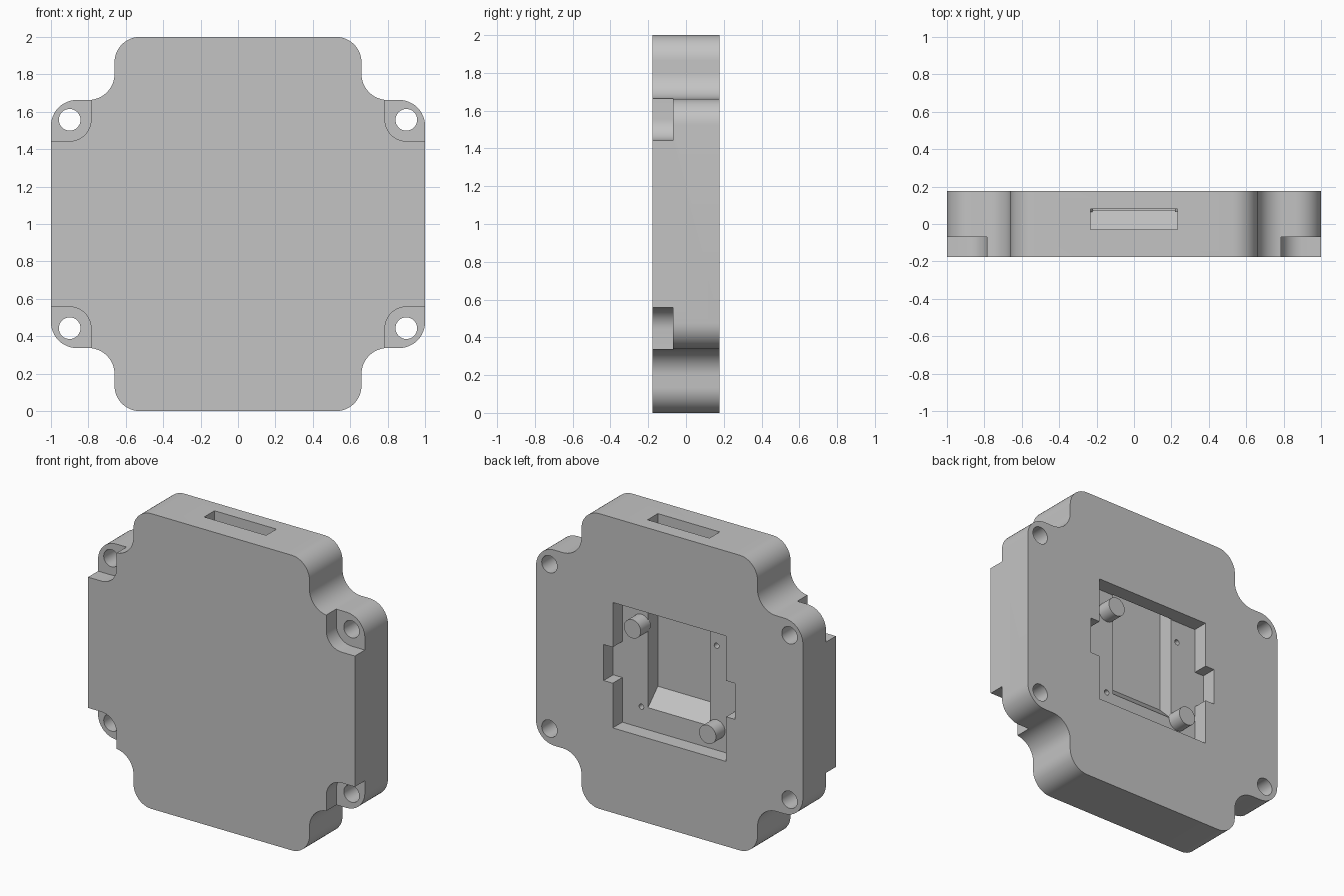
import bpy
import bmesh
from math import sin, cos, pi, radians

cube = bpy.data.objects.get("Cube")
if cube:
    bpy.data.objects.remove(cube, do_unlink=True)

HALF = 0.177      # half of the housing thickness
FLOOR = 0.075     # floor of the square rear recess
SIDES = [(1, 1), (-1, 1), (-1, -1), (1, -1)]

grey = bpy.data.materials.new("light grey plastic")
grey.use_nodes = True
grey.diffuse_color = (0.55, 0.55, 0.55, 1)
grey.node_tree.nodes["Principled BSDF"].inputs["Base Color"].default_value = (0.55, 0.55, 0.55, 1)


def arc(cx, cz, r, start, end, steps=12):
    """Points on an arc, angles in degrees."""
    angles = [radians(start + (end - start) * i / steps) for i in range(steps + 1)]
    return [(cx + r * cos(a), cz + r * sin(a)) for a in angles]


def prism(name, points, lo, hi, axis="y"):
    """Extrude a closed profile along y (x, z points) or x (y, z points)."""
    bm = bmesh.new()
    place = (lambda p, t: (p[0], t, p[1] + 1)) if axis == "y" else (lambda p, t: (t, p[0], p[1] + 1))
    face = bm.faces.new([bm.verts.new(place(p, lo)) for p in points])
    extruded = bmesh.ops.extrude_face_region(bm, geom=[face])["geom"]
    shift = (0, hi - lo, 0) if axis == "y" else (hi - lo, 0, 0)
    bmesh.ops.translate(bm, vec=shift, verts=[v for v in extruded if isinstance(v, bmesh.types.BMVert)])
    bmesh.ops.recalc_face_normals(bm, faces=bm.faces)
    mesh = bpy.data.meshes.new(name)
    bm.to_mesh(mesh)
    bm.free()
    mesh.materials.append(grey)
    obj = bpy.data.objects.new(name, mesh)
    bpy.context.collection.objects.link(obj)
    return obj


def disc(x, z, r, steps=32):
    return arc(x, z, r, 0, 360, steps)[:-1]


def activate(obj):
    bpy.ops.object.select_all(action="DESELECT")
    obj.select_set(True)
    bpy.context.view_layer.objects.active = obj


def cut(target, cutter):
    activate(target)
    mod = target.modifiers.new("cut", "BOOLEAN")
    mod.operation = "DIFFERENCE"
    mod.solver = "EXACT"
    mod.object = cutter
    bpy.ops.object.modifier_apply(modifier=mod.name)
    bpy.data.objects.remove(cutter, do_unlink=True)


# Housing: one quarter of the outline, mirrored into all four corners
quarter = (arc(0.862, 0.525, 0.138, 0, 90)
           + arc(0.8, 0.803, 0.14, 270, 180)
           + arc(0.525, 0.865, 0.135, 0, 90))
outline = []
for i, (sx, sz) in enumerate(SIDES):
    pts = [(x * sx, z * sz) for x, z in quarter]
    outline += pts[::-1] if i % 2 else pts
housing = prism("housing", outline, -HALF, HALF)

# Corner screw holes and the stepped pockets in front of them
HX, HZ = 0.9, 0.557
pocket = arc(HX, HZ, 0.114, 180, 270) + [(1.2, HZ - 0.114), (1.2, 1.2), (HX - 0.114, 1.2)]
for sx, sz in SIDES:
    cut(housing, prism("pocket_cutter", [(x * sx, z * sz) for x, z in pocket], -0.4, -0.07))
    cut(housing, prism("screw_cutter", disc(HX * sx, HZ * sz, 0.058), -0.4, 0.4))

# Square rear recess with a notch on each side
W, N, NZ = 0.425, 0.493, 0.122
recess = [(W, -W), (W, -NZ), (N, -NZ), (N, NZ), (W, NZ), (W, W)]
recess += [(-x, -z) for x, z in recess]
cut(housing, prism("recess_cutter", recess, FLOOR, 0.4))

# Deeper channel with a sloped lower end, leaving through the top slot
channel = [(-0.03, -0.17), (0.08, -0.28), (0.08, 1.2), (-0.03, 1.2)]
cut(housing, prism("channel_cutter", channel, -0.232, 0.232, "x"))

# Pin holes on one diagonal of the recess, round pegs on the other
P = 0.282
pegs = []
for side in (1, -1):
    cut(housing, prism("pin_cutter", disc(P * side, -P * side, 0.018, 16), -0.03, 0.2))
    pegs.append(prism("left_peg" if side > 0 else "right_peg",
                      disc(P * side, P * side, 0.063), FLOOR - 0.01, HALF - 0.005))

for obj in [housing] + pegs:
    activate(obj)
    bpy.ops.object.shade_smooth_by_angle(angle=radians(30))
